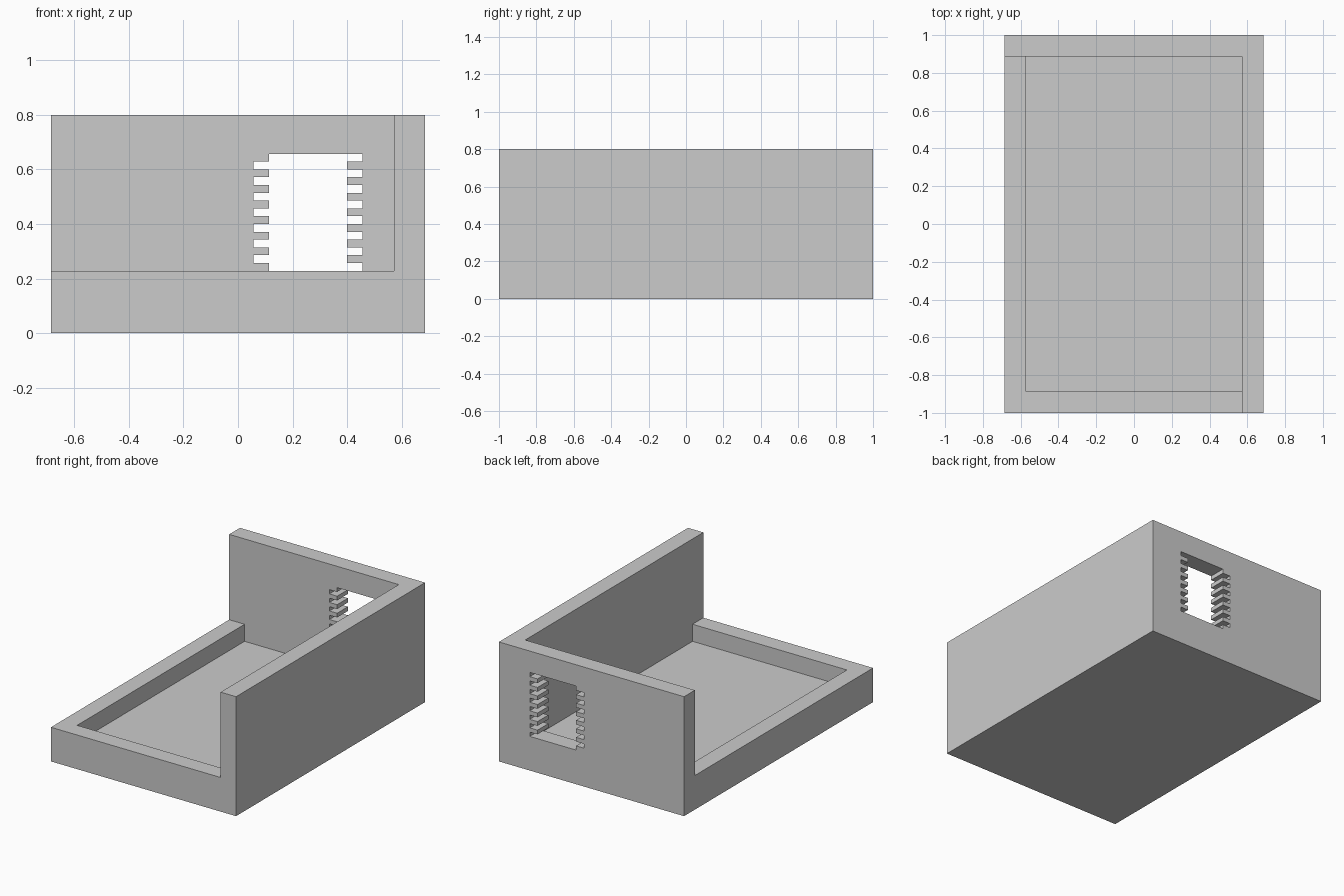
import bpy
import bmesh
from mathutils import Matrix, Vector

if "Cube" in bpy.data.objects:
    bpy.data.objects.remove(bpy.data.objects["Cube"])

U = 2 / 35  # module that every wall, rim and brick course follows


def to_object(bm, name):
    bmesh.ops.recalc_face_normals(bm, faces=bm.faces)
    mesh = bpy.data.meshes.new(name)
    bm.to_mesh(mesh)
    bm.free()
    obj = bpy.data.objects.new(name, mesh)
    bpy.context.collection.objects.link(obj)
    return obj


def box(name, x, y, z):
    spans = [Vector(v) * U for v in zip(x, y, z)]
    size, centre = spans[1] - spans[0], (spans[0] + spans[1]) / 2
    bm = bmesh.new()
    bmesh.ops.create_cube(bm, size=1, matrix=Matrix.Translation(centre) @ Matrix.Diagonal((*size, 1)))
    return to_object(bm, name)


def prism_along_y(name, profile, y0, y1):
    bm = bmesh.new()
    face = bm.faces.new([bm.verts.new((x * U, y0 * U, z * U)) for x, z in profile])
    side = bmesh.ops.extrude_face_region(bm, geom=[face], use_keep_orig=True)
    moved = [v for v in side["geom"] if isinstance(v, bmesh.types.BMVert)]
    bmesh.ops.translate(bm, verts=moved, vec=(0, (y1 - y0) * U, 0))
    return to_object(bm, name)


def subtract(target, cutter):
    cutter.hide_render = True
    mod = target.modifiers.new(cutter.name, "BOOLEAN")
    mod.operation, mod.solver, mod.object = "DIFFERENCE", "EXACT", cutter
    bpy.context.view_layer.objects.active = target
    bpy.ops.object.modifier_apply(modifier=mod.name)
    bpy.data.objects.remove(cutter)


# Solid block: floor, two tall walls and two low walls are carved from it
building = box("building_corner", (-12, 12), (-17.5, 17.5), (0, 14))

# Open the front left down to the low walls, then hollow out the floor
subtract(building, box("open_side_cutter", (-14, 10), (-19, 15.5), (4, 16)))
subtract(building, box("floor_cutter", (-10, 10), (-15.5, 15.5), (2, 5)))

# Window opening whose sides are toothed like staggered brick courses
left, right = [], []
for row in range(15):
    shift = row % 2
    for z in (4 + row / 2, 4.5 + row / 2):
        left.append((2 - shift, z))
        right.append((8 - shift, z))
subtract(building, prism_along_y("window_cutter", left + right[::-1], 15, 18))
